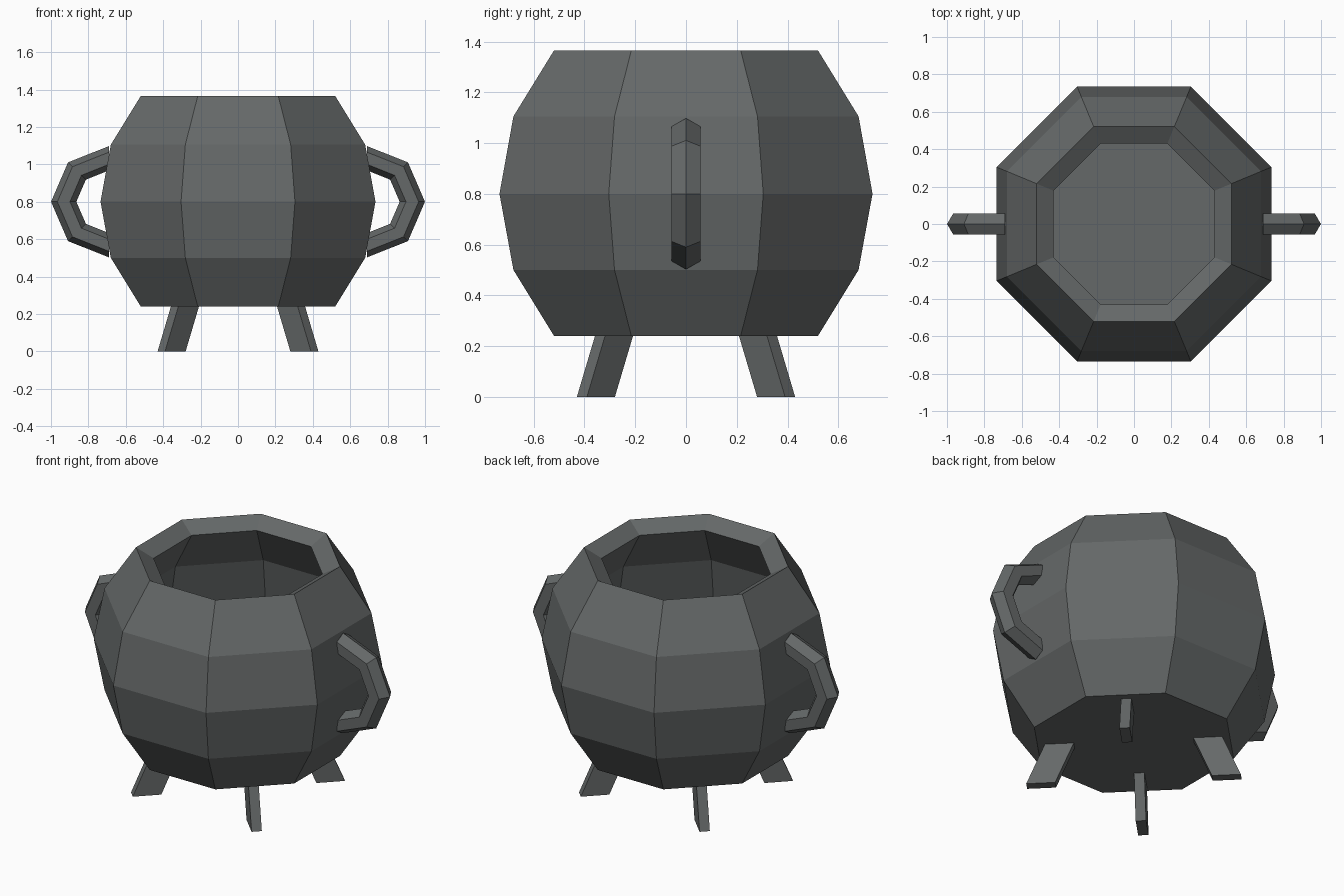
import bpy, bmesh, math
from mathutils import Matrix, Vector

cube = bpy.data.objects.get("Cube")
if cube:
    bpy.data.objects.remove(cube, do_unlink=True)

iron = bpy.data.materials.new("dark_iron")
iron.use_nodes = True
colour = (0.13, 0.14, 0.14, 1)
iron.diffuse_color = colour
iron.node_tree.nodes["Principled BSDF"].inputs["Base Color"].default_value = colour


def make_object(name, bm):
    bmesh.ops.recalc_face_normals(bm, faces=bm.faces)
    mesh = bpy.data.meshes.new(name)
    bm.to_mesh(mesh)
    bm.free()
    mesh.materials.append(iron)
    obj = bpy.data.objects.new(name, mesh)
    bpy.context.collection.objects.link(obj)
    return obj


def loft(name, rings):
    """Skin a list of equal-length point rings and cap both ends."""
    bm = bmesh.new()
    loops = [[bm.verts.new(p) for p in ring] for ring in rings]
    count = len(loops[0])
    for a, b in zip(loops, loops[1:]):
        for i in range(count):
            j = (i + 1) % count
            bm.faces.new((a[i], a[j], b[j], b[i]))
    bm.faces.new(loops[0])
    bm.faces.new(loops[-1])
    return make_object(name, bm)


def octagon(apothem, z):
    r = apothem / math.cos(math.pi / 8)
    return [(r * math.cos(a), r * math.sin(a), z)
            for a in (math.pi * (i + 0.5) / 4 for i in range(8))]


# Pot: outer wall from base to rim, then inner wall down to the floor
profile = [(0.52, 0.24), (0.68, 0.50), (0.735, 0.80), (0.68, 1.105), (0.52, 1.365),
           (0.43, 1.31), (0.58, 1.06), (0.63, 0.80), (0.58, 0.545), (0.455, 0.335)]
loft("pot_body", [octagon(r, z) for r, z in profile])

# Handles: half rings with a hexagonal section
MAJOR, MINOR = 0.236, 0.066
for side, name in ((1, "left_handle"), (-1, "right_handle")):
    rings = []
    for k in range(5):
        t = math.pi * (k - 2) / 4
        ring = []
        for s in range(6):
            a = math.pi * s / 3
            r = MAJOR + MINOR * math.cos(a)
            ring.append((side * (0.69 + 1.025 * r * math.cos(t)),
                         MINOR * math.sin(a), 0.8 + 0.985 * r * math.sin(t)))
        rings.append(ring)
    loft(name, rings)

# Legs: thin slanted bars on the diagonals, splayed outwards
HALF = 0.028
leg_names = ("back_left_leg", "back_right_leg", "front_right_leg", "front_left_leg")
for k, name in enumerate(leg_names):
    turn = Matrix.Rotation(math.pi * (k + 0.5) / 2, 3, 'Z')
    rings = []
    for z in (0, 0.29):
        lean = -0.42 * z
        corners = ((0.424, -HALF), (0.58, -HALF), (0.58, HALF), (0.424, HALF))
        rings.append([turn @ Vector((r + lean, w, z)) for r, w in corners])
    loft(name, rings)
